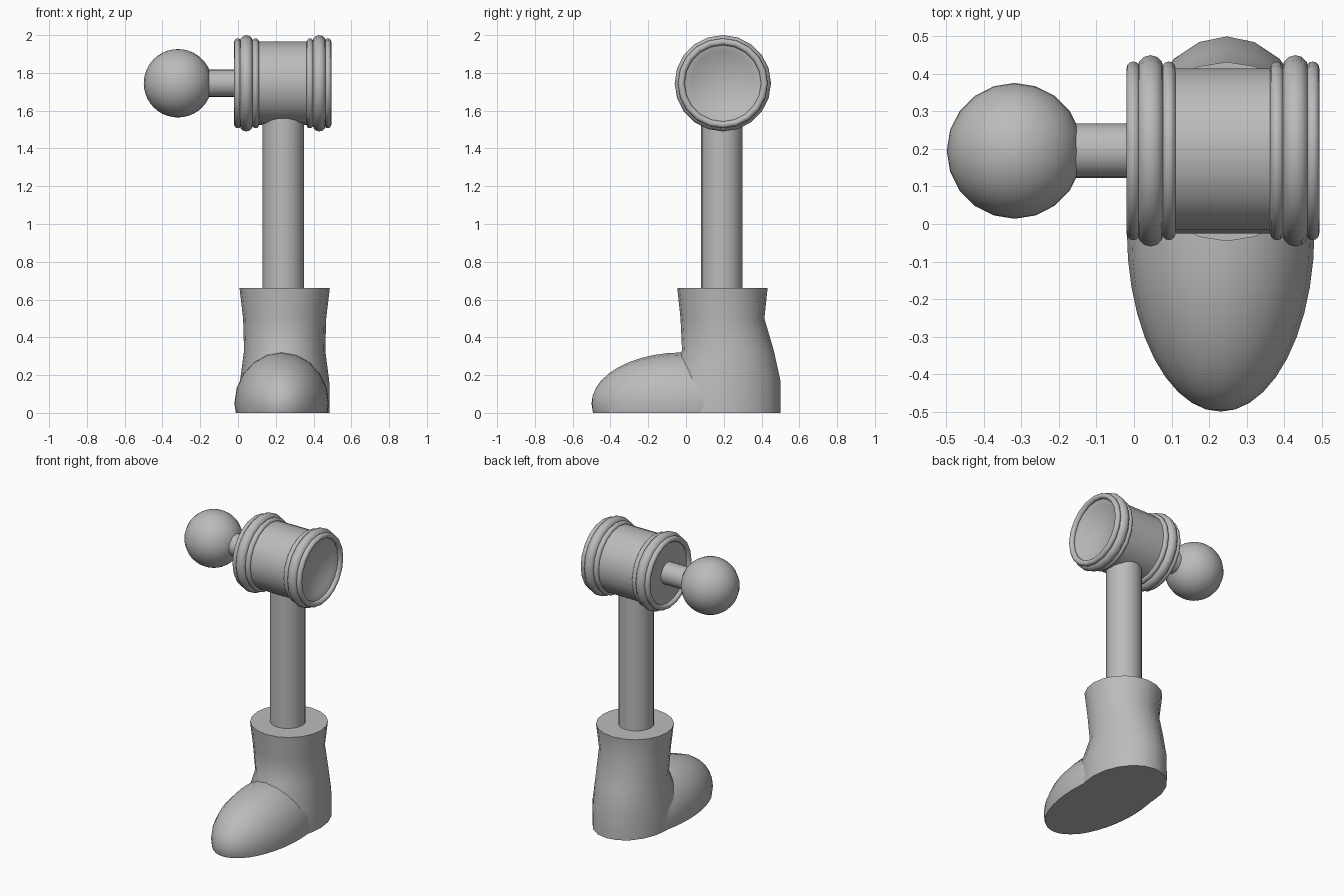
import bpy, bmesh, math
from mathutils import Matrix, Vector

cube = bpy.data.objects.get("Cube")
if cube:
    bpy.data.objects.remove(cube)

SIDES = 20
AXIS_Y, AXIS_Z = 0.195, 1.745    # line of the barrel
MID_X = 0.237                    # middle of the barrel

grey = bpy.data.materials.new("plain_grey")
grey.use_nodes = True
COLOUR = (0.5, 0.5, 0.5, 1)
grey.diffuse_color = COLOUR
grey.node_tree.nodes["Principled BSDF"].inputs["Base Color"].default_value = COLOUR


def finish(name, bm, angle=40):
    bmesh.ops.recalc_face_normals(bm, faces=bm.faces[:])
    mesh = bpy.data.meshes.new(name)
    bm.to_mesh(mesh)
    bm.free()
    mesh.materials.append(grey)
    obj = bpy.data.objects.new(name, mesh)
    bpy.context.collection.objects.link(obj)
    bpy.ops.object.select_all(action="DESELECT")
    obj.select_set(True)
    bpy.context.view_layer.objects.active = obj
    bpy.ops.object.shade_smooth_by_angle(angle=math.radians(angle))
    return obj


def loft(name, rings, closed=False, angle=40):
    """Bridge rings of points; cap the ends unless the rings form a loop."""
    bm = bmesh.new()
    loops = [[bm.verts.new(p) for p in ring] for ring in rings]
    pairs = list(zip(loops, loops[1:]))
    if closed:
        pairs.append((loops[-1], loops[0]))
    for a, b in pairs:
        for i in range(len(a)):
            j = (i + 1) % len(a)
            bm.faces.new((a[i], a[j], b[j], b[i]))
    if not closed:
        bm.faces.new(loops[0])
        bm.faces.new(loops[-1])
    return finish(name, bm, angle)


def turns():
    return [math.tau * i / SIDES for i in range(SIDES)]


def lathe_x(name, profile, closed=False):
    """Turn (x, radius) points around the barrel line."""
    return loft(name, [[(x, AXIS_Y + r * math.sin(t), AXIS_Z + r * math.cos(t))
                        for t in turns()] for x, r in profile], closed)


def oval(z, cx, rx, cy, ry):
    return [(cx + rx * math.sin(t), cy + ry * math.cos(t), z) for t in turns()]


def ellipsoid(name, centre, radii, pole, floor=False):
    bm = bmesh.new()
    bmesh.ops.create_uvsphere(bm, u_segments=SIDES, v_segments=SIDES, radius=1)
    turn = Vector((0, 0, 1)).rotation_difference(Vector(pole)).to_matrix().to_4x4()
    shape = Matrix.Translation(centre) @ Matrix.Diagonal((*radii, 1)) @ turn
    bmesh.ops.transform(bm, matrix=shape, verts=bm.verts[:])
    if floor:
        cut = bmesh.ops.bisect_plane(
            bm, geom=bm.verts[:] + bm.edges[:] + bm.faces[:],
            plane_co=(0, 0, 0), plane_no=(0, 0, 1), clear_inner=True)
        edges = [e for e in cut["geom_cut"] if isinstance(e, bmesh.types.BMEdge)]
        bmesh.ops.contextual_create(bm, geom=edges)
    return finish(name, bm)


# Boot: shaft with a swelling heel, and a rounded toe
loft("boot_shaft", [
    oval(0.0, 0.247, 0.238, 0.19, 0.31),
    oval(0.17, 0.247, 0.236, 0.19, 0.31),
    oval(0.33, 0.247, 0.215, 0.222, 0.243),
    oval(0.5, 0.247, 0.22, 0.193, 0.222),
    oval(0.66, 0.247, 0.239, 0.193, 0.239)])
ellipsoid("boot_toe", (0.231, -0.02, 0.05), (0.25, 0.48, 0.27), (0, 1, 0), floor=True)

# Leg
loft("leg_post", [oval(z, 0.24, 0.11, 0.19, 0.11) for z in (0.6, 1.7)])

# Barrel with a flat end and a dished end
dish = [(0.42 + 0.055 * (r / 0.215) ** 2, r) for r in (0.215, 0.17, 0.12, 0.07, 0.02)]
lathe_x("barrel", [(0.0, 0.22), (0.475, 0.22)] + dish)

# Rounded bands, repeated at both ends of the barrel
for side, word in ((-1, "inner"), (1, "outer")):
    for label, offset, tube in (("rim", 0.239, 0.018), ("wide", 0.193, 0.035), ("thin", 0.144, 0.018)):
        ring = [(MID_X + side * offset + tube * math.cos(a), 0.22 + tube * math.sin(a))
                for a in (math.tau * k / 12 for k in range(12))]
        lathe_x(f"{word}_{label}_band", ring, closed=True)

# Hip joint
lathe_x("joint_rod", [(-0.2, 0.073), (0.02, 0.073)])
ellipsoid("joint_ball", (-0.318, AXIS_Y, AXIS_Z), (0.181, 0.181, 0.181), (0, 0, 1))
